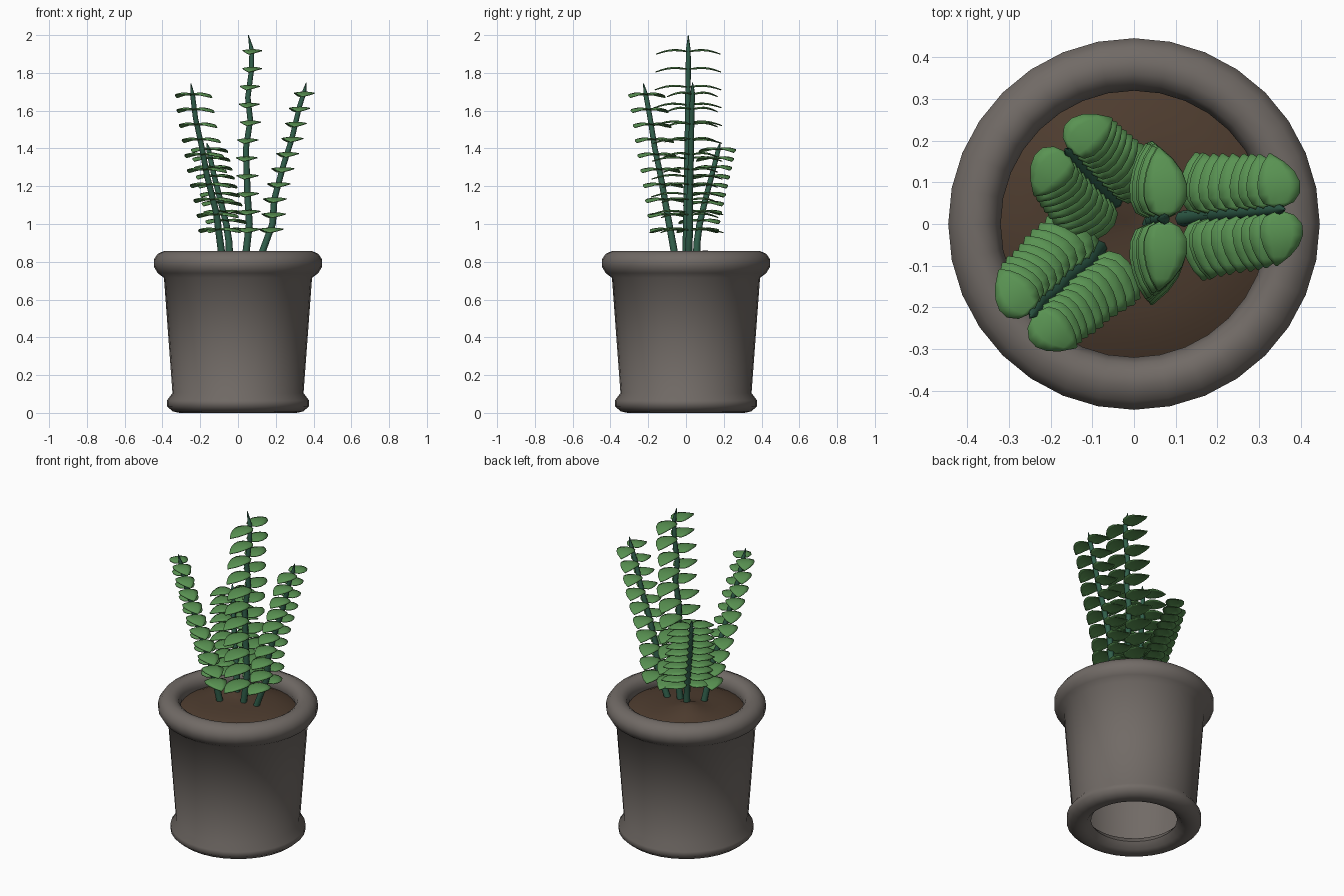
import bpy, bmesh, math
from mathutils import Vector

if "Cube" in bpy.data.objects:
    bpy.data.objects.remove(bpy.data.objects["Cube"])


def material(name, rgb):
    m = bpy.data.materials.new(name)
    m.diffuse_color = (*rgb, 1)
    m.use_nodes = True
    m.node_tree.nodes["Principled BSDF"].inputs["Base Color"].default_value = m.diffuse_color
    return m


POT = material("grey clay", (0.165, 0.145, 0.132))
SOIL = material("brown soil", (0.075, 0.045, 0.028))
STEM = material("dark green stem", (0.03, 0.115, 0.07))
LEAF = material("leaf green", (0.10, 0.29, 0.085))


def finish(name, bm, mat, angle=40, recalc=True):
    if recalc:
        bmesh.ops.recalc_face_normals(bm, faces=bm.faces)
    me = bpy.data.meshes.new(name)
    bm.to_mesh(me)
    bm.free()
    me.materials.append(mat)
    ob = bpy.data.objects.new(name, me)
    bpy.context.collection.objects.link(ob)
    bpy.ops.object.select_all(action='DESELECT')
    ob.select_set(True)
    bpy.context.view_layer.objects.active = ob
    bpy.ops.object.shade_smooth_by_angle(angle=math.radians(angle))
    return ob


def rings(bm, sections, sides, closed=False, caps=False):
    """Skin a stack of horizontal circles given as (x, y, z, radius)."""
    loops = []
    for x, y, z, r in sections:
        loops.append([bm.verts.new((x + r * math.cos(a), y + r * math.sin(a), z))
                      for a in (2 * math.pi * i / sides for i in range(sides))])
    pairs = list(zip(loops, loops[1:]))
    if closed:
        pairs.append((loops[-1], loops[0]))
    for a, b in pairs:
        for i in range(sides):
            j = (i + 1) % sides
            bm.faces.new((a[i], a[j], b[j], b[i]))
    if caps:
        bm.faces.new(loops[0][::-1])
        bm.faces.new(loops[-1])


# Pot: one hollow lathed shell with rolled rim and foot, open underneath
profile = [(0.27, 0.01), (0.31, 0.0), (0.345, 0.008), (0.377, 0.035), (0.377, 0.065),
           (0.347, 0.105), (0.392, 0.715), (0.425, 0.74), (0.446, 0.775), (0.446, 0.812),
           (0.425, 0.842), (0.39, 0.858), (0.36, 0.855), (0.335, 0.838), (0.32, 0.80),
           (0.335, 0.74), (0.37, 0.70), (0.33, 0.11), (0.265, 0.08), (0.24, 0.045)]
bm = bmesh.new()
rings(bm, [(0, 0, z, r) for r, z in profile], 32, closed=True)
finish("pot", bm, POT, 60)

# Soil: shallow mound with one raised clump
bm = bmesh.new()
rings(bm, [(0, 0, z, r) for r, z in
           [(0.335, 0.775), (0.28, 0.80), (0.21, 0.815), (0.14, 0.822), (0.07, 0.825), (0.02, 0.825)]],
      32, caps=True)
for v in bm.verts:
    d2 = (v.co.x + 0.08) ** 2 + (v.co.y - 0.09) ** 2
    if v.co.z > 0.8:
        v.co.z += 0.04 * math.exp(-d2 / 0.008)
finish("soil", bm, SOIL, 60)

# Stems: path points, leaf side direction, leaf count, height range, length
STEMS = {
    "tall": ([(0.035, 0, 0.8), (0.045, 0, 0.87), (0.06, 0.003, 1.0), (0.05, 0.005, 1.16),
              (0.042, 0.007, 1.4), (0.065, 0.01, 1.55), (0.052, 0.01, 1.67),
              (0.072, 0.012, 1.82), (0.073, 0.012, 1.92), (0.055, 0.012, 2.0)],
             (0, 1), 11, 0.97, 1.915, 0.165),
    "right": ([(0.11, 0.012, 0.8), (0.135, 0.015, 0.87), (0.183, 0.02, 1.0), (0.192, 0.02, 1.13),
               (0.24, 0.025, 1.31), (0.285, 0.028, 1.45), (0.325, 0.032, 1.62),
               (0.348, 0.035, 1.69), (0.362, 0.035, 1.75)],
              (-0.06, 0.998), 10, 0.97, 1.69, 0.128),
    "left": ([(-0.08, -0.055, 0.8), (-0.09, -0.065, 0.87), (-0.115, -0.10, 1.06),
              (-0.165, -0.135, 1.26), (-0.19, -0.165, 1.4), (-0.225, -0.19, 1.56),
              (-0.24, -0.212, 1.68), (-0.25, -0.225, 1.745)],
             (-0.707, 0.707), 10, 0.97, 1.685, 0.125),
    "short": ([(-0.045, 0.055, 0.8), (-0.047, 0.058, 0.9), (-0.062, 0.072, 1.0),
               (-0.092, 0.10, 1.12), (-0.13, 0.14, 1.27), (-0.155, 0.17, 1.39),
               (-0.165, 0.18, 1.43)],
              (-0.707, -0.707), 10, 0.97, 1.395, 0.125),
}
# Leaf outline: distance along leaf, centre offset towards the lean, half width
OUTLINE = [(0, 0, 0.010), (0.08, 0.0, 0.036), (0.25, 0.003, 0.050), (0.45, 0.003, 0.051),
           (0.65, 0, 0.042), (0.83, -0.006, 0.026), (1, -0.014, 0.002)]


def at_height(path, z):
    for a, b in zip(path, path[1:]):
        if a[2] <= z <= b[2]:
            return Vector(a).lerp(Vector(b), (z - a[2]) / (b[2] - a[2]))


def add_leaf(bm, p, side, forward, length, width):
    rows = []
    for t, c, w in OUTLINE:
        row = []
        for k in (-1, -0.5, 0, 0.5, 1):
            # arch along the leaf, edges drooping slightly across it
            z = 0.012 * math.sin(math.pi * t) - 0.016 * t * t - 0.12 * w * k * k
            q = p + side * (0.006 + length * t) + forward * (w * k * width + c)
            row.append(bm.verts.new((q.x, q.y, q.z + z)))
        rows.append(row)
    for a, b in zip(rows, rows[1:]):
        for i in range(4):
            f = bm.faces.new((a[i], a[i + 1], b[i + 1], b[i]))
            f.normal_update()
            if f.normal.z < 0:
                f.normal_flip()


for name, (path, direction, count, z0, z1, length) in STEMS.items():
    # Tapered stalk
    bm = bmesh.new()
    top = path[-1][2]
    sections = [(x, y, z, 0.0195 - 0.007 * (z - 0.8) / (top - 0.8)) for x, y, z in path]
    sections[-1] = (*path[-1], 0.002)
    rings(bm, sections, 8, caps=True)
    finish(name + "_stem", bm, STEM, 60)

    # Opposite pairs of leaves
    side = Vector((*direction, 0)).normalized()
    lean = Vector((path[-1][0] - path[0][0], path[-1][1] - path[0][1], 0))
    forward = Vector((side.y, -side.x, 0))
    if forward.dot(lean) < 0:
        forward.negate()
    bm = bmesh.new()
    for i in range(count):
        k = i / (count - 1)
        p = at_height(path, z0 + (z1 - z0) * k)
        for s in (1, -1):
            add_leaf(bm, p, side * s, forward, length * (1.15 - 0.15 * k), 1.2 - 0.2 * k)
    leaves = finish(name + "_leaves", bm, LEAF, 50, recalc=False)
    mod = leaves.modifiers.new("thickness", 'SOLIDIFY')
    mod.thickness = 0.005
    mod.offset = 0
